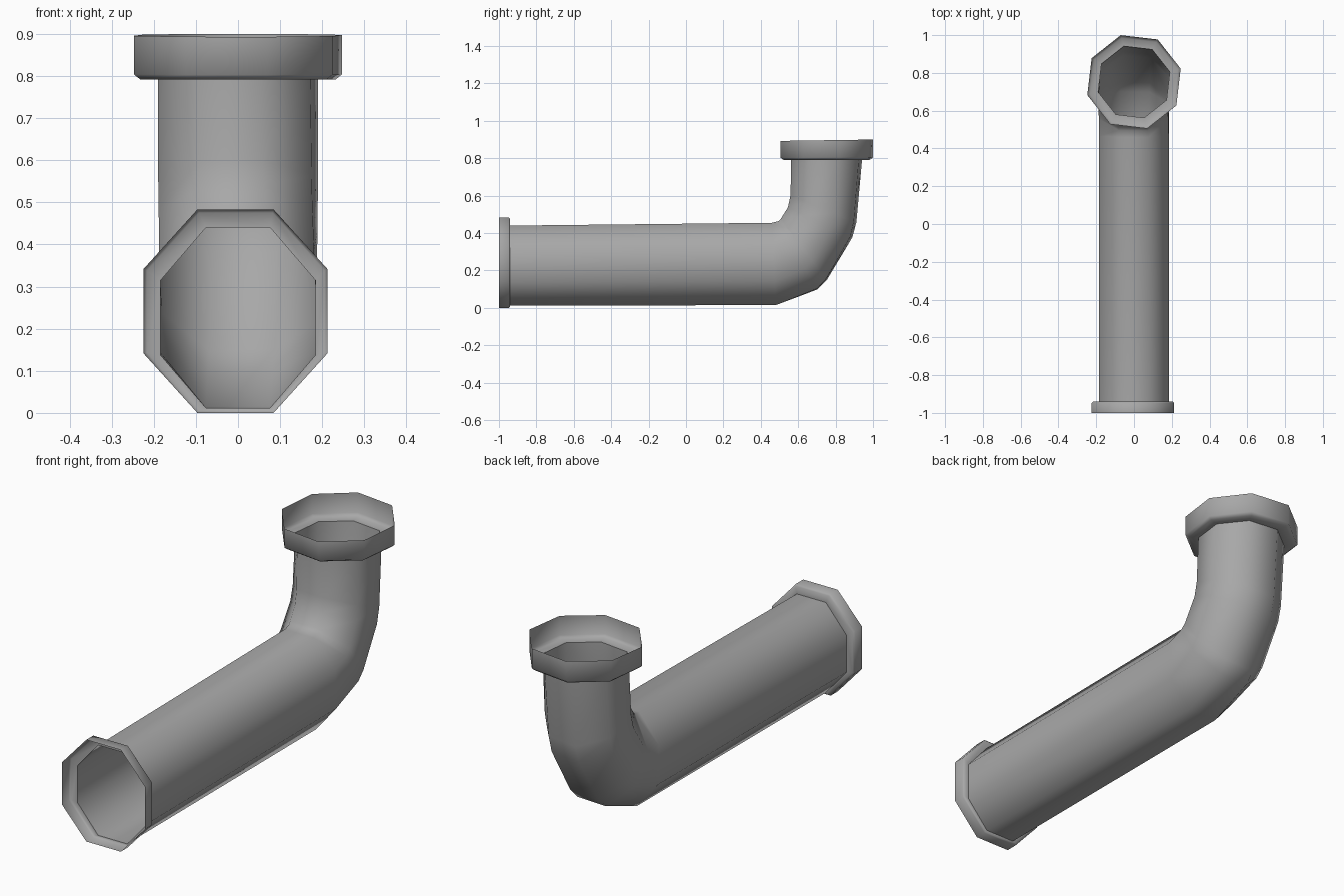
import bpy, bmesh
from math import cos, sin, pi, radians
from mathutils import Vector

if "Cube" in bpy.data.objects:
    bpy.data.objects.remove(bpy.data.objects["Cube"])

SIDES = 8
CIRC = 1 / cos(pi / SIDES)      # apothem -> corner radius

# mid-grey pipe colour
grey = bpy.data.materials.new("dark_grey")
grey.diffuse_color = (0.39, 0.39, 0.39, 1)
grey.use_nodes = True
grey.node_tree.nodes["Principled BSDF"].inputs["Base Color"].default_value = grey.diffuse_color


def loft(name, rings):
    """Open octagonal shell. Ring = (outer y, outer z, inner y, inner z, half width, twist, x)."""
    bm = bmesh.new()
    loops = []
    for oy, oz, iy, iz, w, twist, x in rings:
        a, b = Vector((x, oy, oz)), Vector((x, iy, iz))
        mid, v = (a + b) / 2, (a - b) / 2 * CIRC
        u = Vector((w * CIRC, 0, 0))
        angs = [2 * pi * (k + 0.5) / SIDES + radians(twist) for k in range(SIDES)]
        loops.append([bm.verts.new(mid + u * cos(t) + v * sin(t)) for t in angs])
    for p, q in zip(loops, loops[1:]):
        for k in range(SIDES):
            n = (k + 1) % SIDES
            bm.faces.new((p[k], p[n], q[n], q[k]))
    me = bpy.data.meshes.new(name)
    bm.to_mesh(me)
    bm.free()
    me.materials.append(grey)
    ob = bpy.data.objects.new(name, me)
    bpy.context.collection.objects.link(ob)
    bpy.ops.object.select_all(action='DESELECT')
    ob.select_set(True)
    bpy.context.view_layer.objects.active = ob
    bpy.ops.object.shade_smooth_by_angle(angle=radians(60))
    return ob


# pipe: long straight run, elbow, short riser that twists slightly
loft("pipe", [
    (-0.94, 0.012, -0.94, 0.44, 0.184, 0, 0),
    (0.48, 0.015, 0.46, 0.455, 0.184, 0, 0),
    (0.70, 0.10, 0.495, 0.462, 0.184, -1.5, 0),
    (0.75, 0.15, 0.51, 0.475, 0.184, -2.5, 0),
    (0.885, 0.38, 0.55, 0.535, 0.183, -4.5, 0),
    (0.905, 0.46, 0.565, 0.60, 0.183, -5.5, 0),
    (0.934, 0.792, 0.57, 0.792, 0.182, -6.7, 0),
])

# front collar: open rim, wall, chamfer, ledge back to the pipe
loft("front_collar", [
    (-1.0, 0.0, -1.0, 0.483, 0.2185, 0, -0.006),
    (-0.948, 0.0, -0.948, 0.483, 0.2185, 0, -0.006),
    (-0.94, 0.006, -0.94, 0.475, 0.211, 0, -0.005),
    (-0.94, 0.012, -0.94, 0.44, 0.184, 0, 0),
])

# top collar: ledge out from the pipe, chamfer, wall, open rim
loft("top_collar", [
    (0.934, 0.792, 0.57, 0.792, 0.182, -6.7, 0),
    (0.975, 0.792, 0.53, 0.792, 0.223, -6.7, 0),
    (0.99, 0.805, 0.515, 0.803, 0.2375, -6.7, 0),
    (0.99, 0.90, 0.515, 0.893, 0.2375, -6.7, 0),
])
